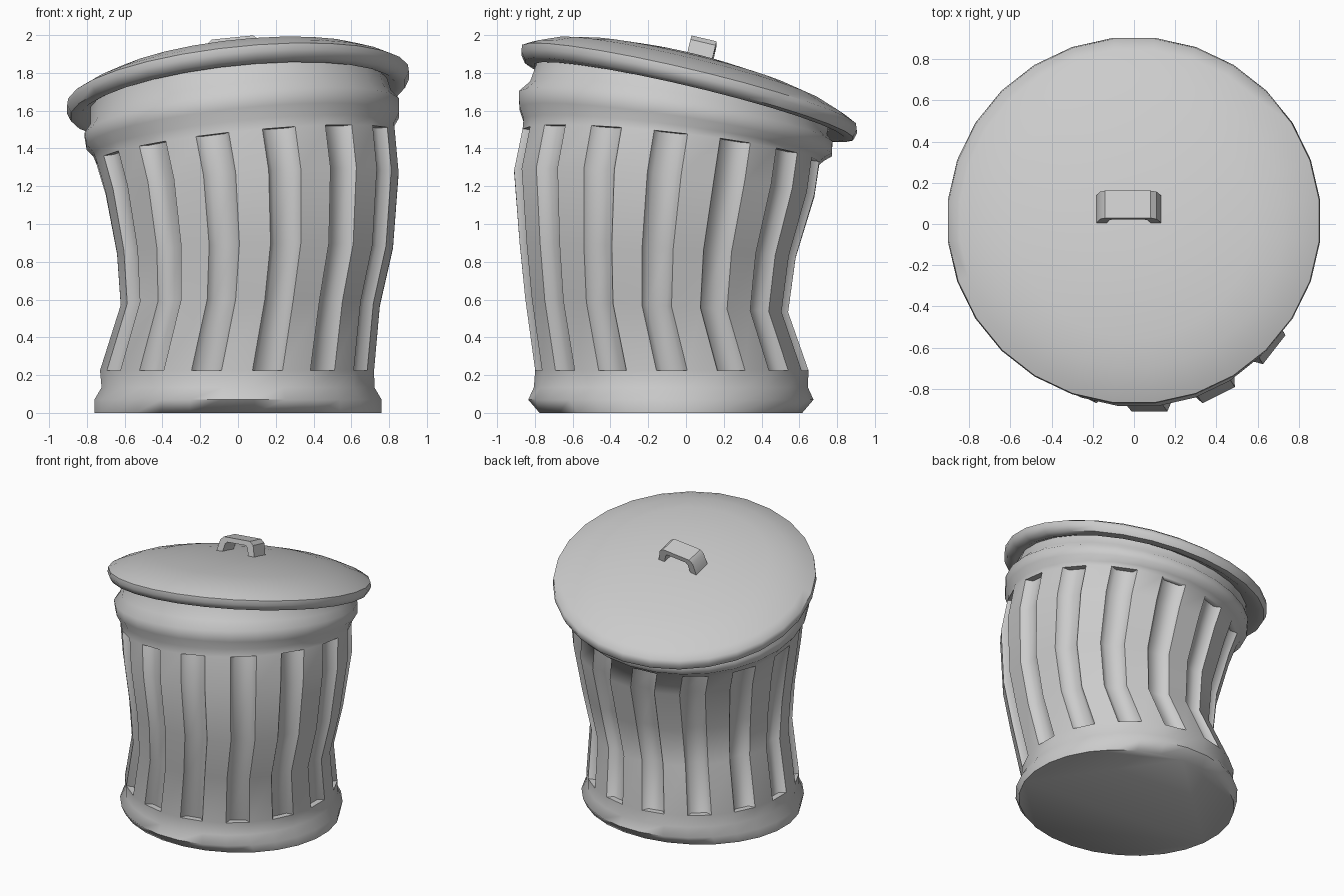
import bpy, bmesh
from math import sin, cos, radians

if "Cube" in bpy.data.objects:
    bpy.data.objects.remove(bpy.data.objects["Cube"])

SEG = 28            # sides of the can and lid
STEP = 360 / SEG


def finish(bm, name, angle):
    bmesh.ops.recalc_face_normals(bm, faces=bm.faces)
    me = bpy.data.meshes.new(name)
    bm.to_mesh(me)
    bm.free()
    ob = bpy.data.objects.new(name, me)
    bpy.context.collection.objects.link(ob)
    bpy.ops.object.select_all(action='DESELECT')
    ob.select_set(True)
    bpy.context.view_layer.objects.active = ob
    bpy.ops.object.shade_smooth_by_angle(angle=radians(angle))
    return ob


def point(ring, deg, grow=0.0):
    """Point on a sheared elliptical ring; 0 degrees faces the front."""
    z, cx, cy, rx, ry, sx, sy = ring
    a = radians(deg)
    x, y = cx + (rx + grow) * sin(a), cy - (ry + grow) * cos(a)
    return x, y, z + sx * x + sy * y


def make_rings(bm, rings, start):
    return [[bm.verts.new(point(r, start + STEP * i)) for i in range(SEG)] for r in rings]


# Can: bent stack of rings (z, centre x, centre y, rx, ry, slope x, slope y)
can_rings = [
    (0.00, 0.00, -0.08, 0.765, 0.70, 0, 0),
    (0.07, 0.00, -0.08, 0.765, 0.76, 0, 0),
    (0.135, 0.00, -0.08, 0.727, 0.73, 0, 0),
    (0.225, -0.005, -0.075, 0.73, 0.728, 0, 0),
    (0.56, 0.065, -0.155, 0.69, 0.70, 0, -0.05),
    (0.85, 0.09, -0.15, 0.735, 0.735, 0.02, -0.05),
    (1.20, 0.075, -0.115, 0.78, 0.80, 0.07, -0.08),
    (1.395, 0.04, -0.08, 0.795, 0.79, 0.10, -0.11),
    (1.435, 0.03, -0.065, 0.80, 0.80, 0.10, -0.13),
    (1.48, 0.025, -0.055, 0.832, 0.832, 0.10, -0.15),
    (1.55, 0.02, -0.055, 0.837, 0.835, 0.11, -0.16),
    (1.595, 0.015, -0.04, 0.80, 0.79, 0.11, -0.18),
    (1.70, 0.00, -0.01, 0.785, 0.775, 0.10, -0.22),
]
LOW, HIGH, DEPTH, TAPER = 3, 7, -0.045, 2.0
START = STEP / 2
bm = bmesh.new()
rows = make_rings(bm, can_rings, START)
bm.faces.new(rows[0])
for i in range(SEG):
    n = (i + 1) % SEG
    for j in range(len(rows) - 1):
        if i % 2 == 0 and LOW <= j < HIGH:
            continue
        bm.faces.new((rows[j][i], rows[j][n], rows[j + 1][n], rows[j + 1][i]))
    # Sunken flute on every second side
    if i % 2 == 0:
        a = START + STEP * i
        span = range(LOW, HIGH + 1)
        left = [bm.verts.new(point(can_rings[j], a + TAPER, DEPTH)) for j in span]
        right = [bm.verts.new(point(can_rings[j], a + STEP - TAPER, DEPTH)) for j in span]
        for k in range(len(left) - 1):
            j = LOW + k
            bm.faces.new((left[k], right[k], right[k + 1], left[k + 1]))
            bm.faces.new((rows[j][i], left[k], left[k + 1], rows[j + 1][i]))
            bm.faces.new((right[k], rows[j][n], rows[j + 1][n], right[k + 1]))
        bm.faces.new((rows[LOW][i], rows[LOW][n], right[0], left[0]))
        bm.faces.new((left[-1], right[-1], rows[HIGH][n], rows[HIGH][i]))
finish(bm, "can_body", 62)

# Lid: shallow dome with a turned-down rim, leaning back and to the left
SX, SY, LID_Z, LID_Y = 0.10, -0.235, 1.735, 0.016
lid_profile = [(0.77, -0.05), (0.84, -0.085), (0.89, -0.075), (0.91, -0.035), (0.905, 0.0),
               (0.85, 0.03), (0.73, 0.078), (0.58, 0.112), (0.35, 0.142), (0.15, 0.155)]
bm = bmesh.new()
rows = make_rings(bm, [(LID_Z + h, 0, LID_Y, r, r * 0.982, SX, SY) for r, h in lid_profile], START)
for lo, hi in zip(rows, rows[1:]):
    for i in range(SEG):
        n = (i + 1) % SEG
        bm.faces.new((lo[i], lo[n], hi[n], hi[i]))
bm.faces.new(rows[0])
bm.faces.new(rows[-1])
finish(bm, "lid", 50)

# Handle: bent strap, outer and inner arch outline (x, height)
outer = [(-0.185, -0.01), (-0.165, 0.085), (-0.14, 0.11), (0.08, 0.11), (0.11, 0.085), (0.135, -0.01)]
inner = [(-0.135, -0.01), (-0.12, 0.06), (-0.105, 0.075), (0.05, 0.075), (0.065, 0.06), (0.085, -0.01)]
bm = bmesh.new()


def strap(line, y0):
    verts = []
    for x, h in line:
        y = y0 + 0.22 * h
        verts.append(bm.verts.new((x, y, LID_Z + 0.152 + h + SX * x + SY * y)))
    return verts


outer_front, inner_front = strap(outer, 0.005), strap(inner, 0.005)
outer_back, inner_back = strap(outer, 0.138), strap(inner, 0.138)
for k in range(5):
    for p, q in ((outer_front, inner_front), (outer_back, inner_back),
                 (outer_front, outer_back), (inner_front, inner_back)):
        bm.faces.new((p[k], p[k + 1], q[k + 1], q[k]))
for k in (0, 5):
    bm.faces.new((outer_front[k], outer_back[k], inner_back[k], inner_front[k]))
finish(bm, "lid_handle", 35)
